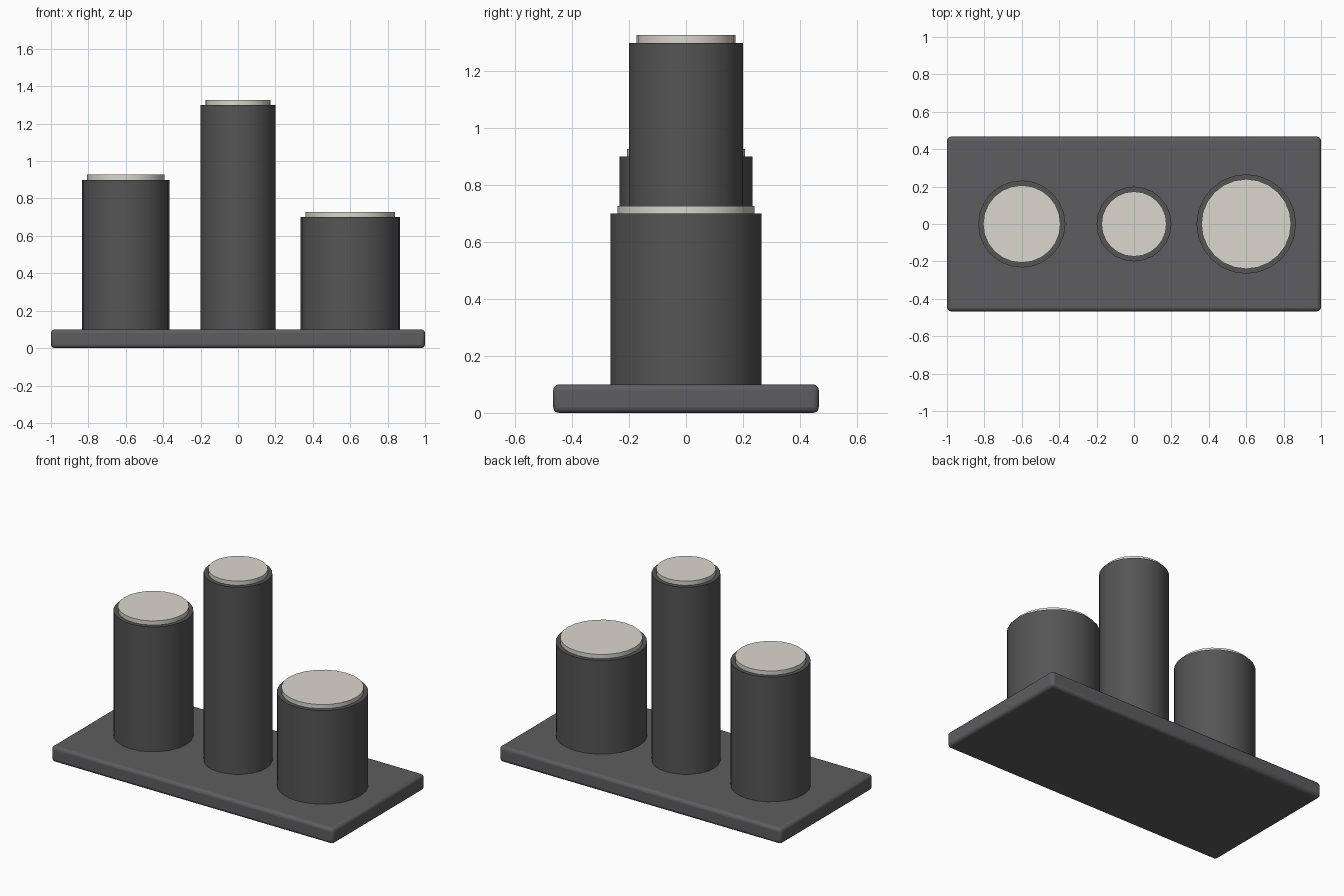
import bpy, math

if "Cube" in bpy.data.objects:
    bpy.data.objects.remove(bpy.data.objects["Cube"])


def material(name, colour):
    m = bpy.data.materials.new(name)
    m.diffuse_color = (*colour, 1)
    m.use_nodes = True
    m.node_tree.nodes["Principled BSDF"].inputs["Base Color"].default_value = m.diffuse_color
    return m


dark = material("dark_grey", (0.09, 0.09, 0.09))
charcoal = material("charcoal", (0.11, 0.11, 0.115))
cream = material("cream", (0.70, 0.68, 0.61))


def finish(name, mat):
    ob = bpy.context.object
    ob.name = name
    ob.data.materials.append(mat)
    bpy.ops.object.shade_smooth_by_angle(angle=math.radians(35))
    return ob


def cylinder(name, x, radius, z0, z1, mat):
    bpy.ops.mesh.primitive_cylinder_add(vertices=24, radius=radius, depth=z1 - z0,
                                        location=(x, 0, (z0 + z1) / 2))
    return finish(name, mat)


# Base plate with softly rounded edges
bpy.ops.mesh.primitive_cube_add(size=1, location=(0, 0, 0.05))
bpy.context.object.scale = (2, 0.933, 0.1)
bpy.ops.object.transform_apply(location=False, rotation=False, scale=True)
base = finish("base_plate", charcoal)
bevel = base.modifiers.new("rounded_edges", 'BEVEL')
bevel.width = 0.02
bevel.segments = 3

# Three columns, each with a slightly narrower pale cap
for side, x, radius, top in (("left", -0.6, 0.233, 0.9),
                             ("middle", 0, 0.2, 1.3),
                             ("right", 0.6, 0.266, 0.7)):
    cylinder(side + "_column", x, radius, 0.1, top, dark)
    cylinder(side + "_cap", x, radius - 0.026, top, top + 0.027, cream)
